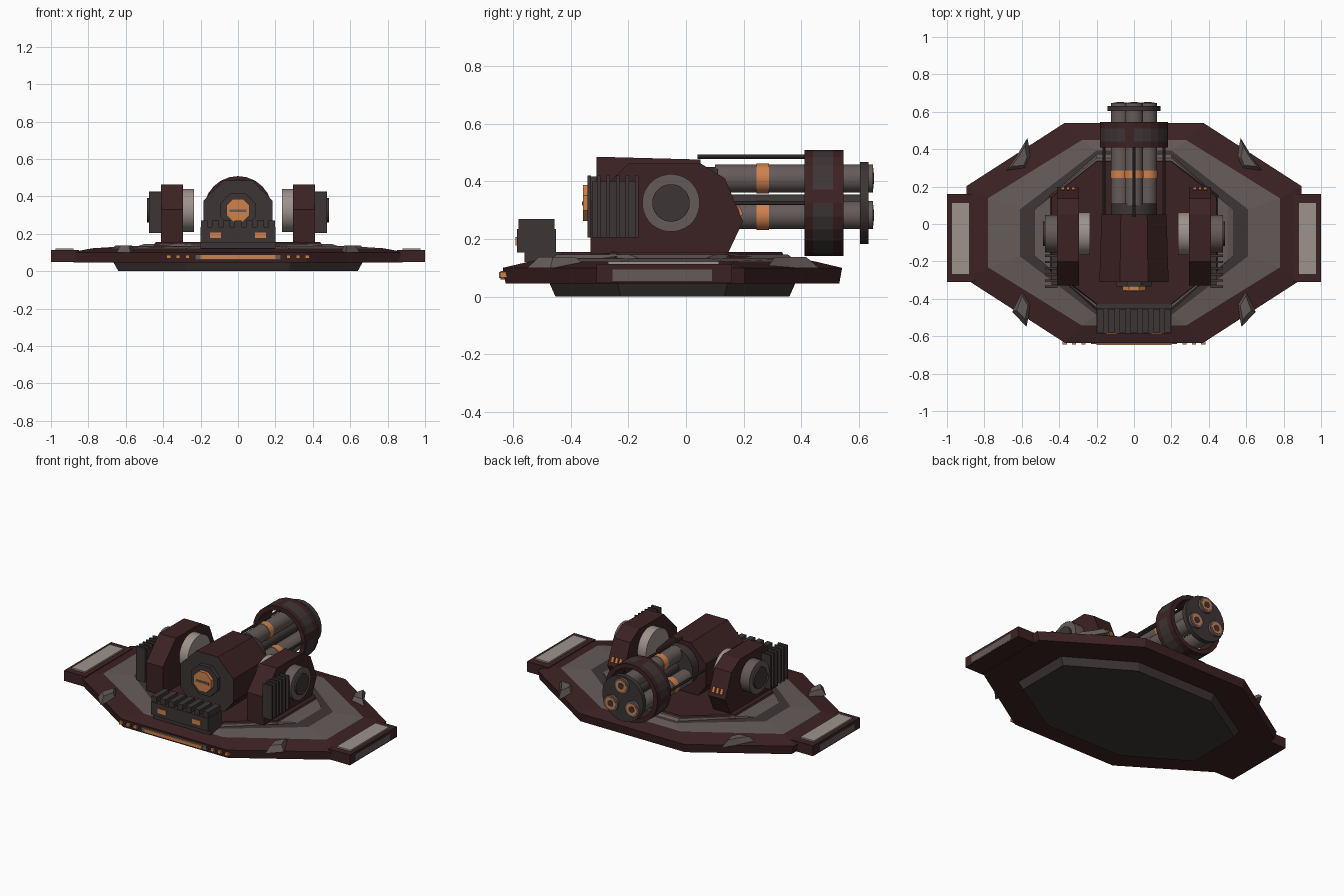
import bpy, bmesh, math
from mathutils import Matrix, Vector

if "Cube" in bpy.data.objects:
    bpy.data.objects.remove(bpy.data.objects["Cube"])


def material(name, rgb):
    m = bpy.data.materials.new(name)
    m.use_nodes = True
    m.diffuse_color = (*rgb, 1)
    m.node_tree.nodes["Principled BSDF"].inputs["Base Color"].default_value = (*rgb, 1)
    return m


RED = material("dark red armour", (0.046, 0.016, 0.017))
DARK = material("dark grey metal", (0.048, 0.036, 0.036))
GREY = material("mid grey metal", (0.13, 0.105, 0.10))
LIGHT = material("light grey metal", (0.34, 0.29, 0.265))
ORANGE = material("orange glow", (0.62, 0.22, 0.075))


def finish(name, bm, mats, smooth=False):
    bmesh.ops.recalc_face_normals(bm, faces=bm.faces[:])
    me = bpy.data.meshes.new(name)
    bm.to_mesh(me)
    bm.free()
    for m in mats:
        me.materials.append(m)
    ob = bpy.data.objects.new(name, me)
    bpy.context.collection.objects.link(ob)
    if smooth:
        bpy.ops.object.select_all(action="DESELECT")
        ob.select_set(True)
        bpy.context.view_layer.objects.active = ob
        bpy.ops.object.shade_smooth_by_angle(angle=math.radians(35))
    return ob


def loft(name, rings, band_mats, mats, caps=True):
    """Join equal rings of points; band_mats holds a material index per band."""
    bm = bmesh.new()
    rows = [[bm.verts.new(p) for p in ring] for ring in rings]
    n = len(rows[0])
    for a, b, mi in zip(rows, rows[1:], band_mats):
        for i in range(n):
            j = (i + 1) % n
            bm.faces.new((a[i], a[j], b[j], b[i])).material_index = mi
    if caps:
        bm.faces.new(rows[0]).material_index = band_mats[0]
        bm.faces.new(rows[-1]).material_index = band_mats[-1]
    return finish(name, bm, mats)


def prism(name, pts, axis, a, b, mat):
    """Extrude a 2D outline along an axis from a to b."""
    def place(p, d):
        return {"x": (d, *p), "y": (p[0], d, p[1]), "z": (*p, d)}[axis]
    return loft(name, [[place(p, d) for p in pts] for d in (a, b)], [0], [mat])


def box(name, x, y, z, mat):
    return prism(name, [(x[0], y[0]), (x[1], y[0]), (x[1], y[1]), (x[0], y[1])], "z", *z, mat)


def cyl(name, axis, centre, r, a, b, mat, n=24):
    """Cylinder along x or y from a to b; centre gives the other two coordinates."""
    pts = [(centre[0] + r * math.cos(math.tau * (i + .5) / n),
            centre[1] + r * math.sin(math.tau * (i + .5) / n)) for i in range(n)]
    ob = prism(name, pts, axis, a, b, mat)
    if n > 8:
        bpy.ops.object.select_all(action="DESELECT")
        ob.select_set(True)
        bpy.context.view_layer.objects.active = ob
        bpy.ops.object.shade_smooth_by_angle(angle=math.radians(35))
    return ob


def octagon(hx, hy, cx, cy, z, yc=-0.047):
    pts = [(cx, -hy), (hx, -cy), (hx, cy), (cx, hy), (-cx, hy), (-hx, cy), (-hx, -cy), (-cx, -hy)]
    return [(x, y + yc, z) for x, y in pts]


# Stepped deck
loft("deck", [octagon(.64, .405, .27, .18, 0), octagon(.665, .425, .28, .19, .045),
              octagon(.88, .578, .365, .25, .046), octagon(.895, .588, .37, .25, .10),
              octagon(.78, .495, .28, .185, .122), octagon(.61, .44, .2, .125, .133),
              octagon(.53, .415, .2, .12, .135), octagon(.5, .40, .2, .15, .146)],
     [0, 1, 1, 1, 2, 0, 2], [DARK, RED, GREY])
loft("turntable", [octagon(.455, .39, .2, .20, .13), octagon(.44, .38, .2, .19, .155)], [0], [RED])
box("front_tongue", (-.2, .2), (-.56, -.4), (.12, .155), DARK)

# Side pads and corner fins
for side, s in (("left", 1), ("right", -1)):
    def sx(a, b):
        return tuple(sorted((s * a, s * b)))
    box(side + "_pad", sx(.85, .999), (-.31, .16), (.048, .113), RED)
    box(side + "_pad_plate", sx(.88, .975), (-.27, .115), (.112, .122), LIGHT)
    box(side + "_pad_end_panel", sx(.99, 1.0), (-.255, .09), (.055, .095), GREY)
    back = [(.57, .46), (.55, .36), (.58, .29), (.69, .28), (.63, .36)]
    front = [(.60, -.34), (.55, -.43), (.575, -.55), (.65, -.47)]
    for end, pts in (("back", back), ("front", front)):
        cx = sum(p[0] for p in pts) / len(pts)
        cy = sum(p[1] for p in pts) / len(pts)
        loft(f"{side}_{end}_fin",
             [[(s * p[0], p[1], .10) for p in pts],
              [(s * (cx + .6 * (p[0] - cx)), cy + .6 * (p[1] - cy), .138) for p in pts]],
             [0], [GREY])

    # Yoke with its trunnion drum
    prism(side + "_yoke", [(-.33, .15), (-.33, .33), (-.2, .462), (.05, .462), (.135, .41),
                           (.197, .26), (.145, .15)], "x", *sx(.294, .412), RED)
    cyl(side + "_inner_drum", "x", (-.052, .325), .115, *sx(.235, .3), LIGHT, 32)
    cyl(side + "_outer_drum", "x", (-.052, .325), .10, *sx(.41, .476), GREY, 32)
    cyl(side + "_drum_cap", "x", (-.052, .325), .065, *sx(.47, .487), DARK, 32)
    box(side + "_vent_back", sx(.41, .44), (-.325, -.17), (.205, .40), DARK)
    for i in range(6):
        y = -.335 + i * .033
        box(f"{side}_vent_slat_{i}", sx(.41, .475), (y - .006, y + .006), (.205, .42), DARK)
    for i in range(3):
        x = .325 + i * .028
        prism(f"{side}_yoke_light_{i}", [(.178, .315), (.184, .318), (.197, .286), (.188, .28)],
              "x", *sx(x - .009, x + .009), ORANGE)

# Central gun housing with a dark front face
shape = [(.12, .15), (.185, .23), (.185, .375), (.075, .485),
         (-.075, .485), (-.185, .375), (-.185, .23), (-.12, .15)]
housing = loft("gun_housing", [[(x, -.31, z) for x, z in shape],
                               [(x * .94, .05, z - .02 * z) for x, z in shape]],
               [0], [RED, DARK])
for p in housing.data.polygons:
    if p.normal.y < -.9:
        p.material_index = 1
cyl("lens_mount", "y", (0, .325), .10, -.335, -.30, DARK, 8)
cyl("lens", "y", (0, .325), .067, -.356, -.33, ORANGE, 8)
box("lens_bar", (-.045, .045), (-.36, -.35), (.316, .33), GREY)

# Finned front unit
box("front_unit", (-.2, .2), (-.585, -.45), (.153, .235), DARK)
for i in range(7):
    x = -.18 + i * .06
    box(f"front_unit_fin_{i}", (x - .018, x + .018), (-.58, -.455), (.23, .27), DARK)
for i, x in enumerate((-.12, .12)):
    box(f"front_unit_light_{i}", (x - .03, x + .03), (-.59, -.58), (.178, .207), ORANGE)

# Lights on the front edge
box("edge_light_frame", (-.23, .23), (-.642, -.62), (.06, .09), GREY)
box("edge_light_strip", (-.2, .2), (-.648, -.62), (.065, .086), ORANGE)
for s in (1, -1):
    for i, x in enumerate((.27, .32, .37)):
        box(f"edge_dot_{i}", (s * x - .011, s * x + .011), (-.645, -.62), (.067, .085), ORANGE)

# Rotary barrels
ZC = .325
cyl("barrel_root", "y", (0, ZC), .125, .04, .11, DARK)
cyl("barrel_axle", "y", (0, ZC), .03, .1, .61, DARK, 12)
for i in range(3):
    a = math.radians(90 + 120 * i)
    c = (.085 * math.cos(a), ZC + .085 * math.sin(a))
    cyl(f"barrel_{i}", "y", c, .049, .1, .648, GREY)
    cyl(f"barrel_band_{i}", "y", c, .052, .245, .287, ORANGE)
    cyl(f"muzzle_glow_{i}", "y", c, .036, .64, .65, ORANGE)
    cyl(f"muzzle_bore_{i}", "y", c, .02, .645, .652, DARK)
for i in range(3):
    a = math.pi * i / 2
    cyl(f"support_rod_{i}", "y", (.16 * math.cos(a), ZC + .16 * math.sin(a)), .008, .04, .42, DARK, 8)
cyl("muzzle_disc", "y", (0, ZC), .143, .603, .632, DARK, 24)

# Hollow shroud ring with a patchy grey middle band
N = 24
def circle(r, y):
    return [(r * math.cos(math.tau * i / N), y, ZC + r * math.sin(math.tau * i / N)) for i in range(N)]
ring = loft("barrel_shroud", [circle(.155, .41), circle(.183, .41), circle(.183, .44), circle(.183, .51),
                              circle(.183, .545), circle(.155, .545), circle(.155, .41)],
            [0, 0, 1, 0, 0, 0], [RED, DARK], caps=False)
for p in ring.data.polygons:
    if p.material_index == 1 and p.index % 6 == 0:
        p.material_index = 0
